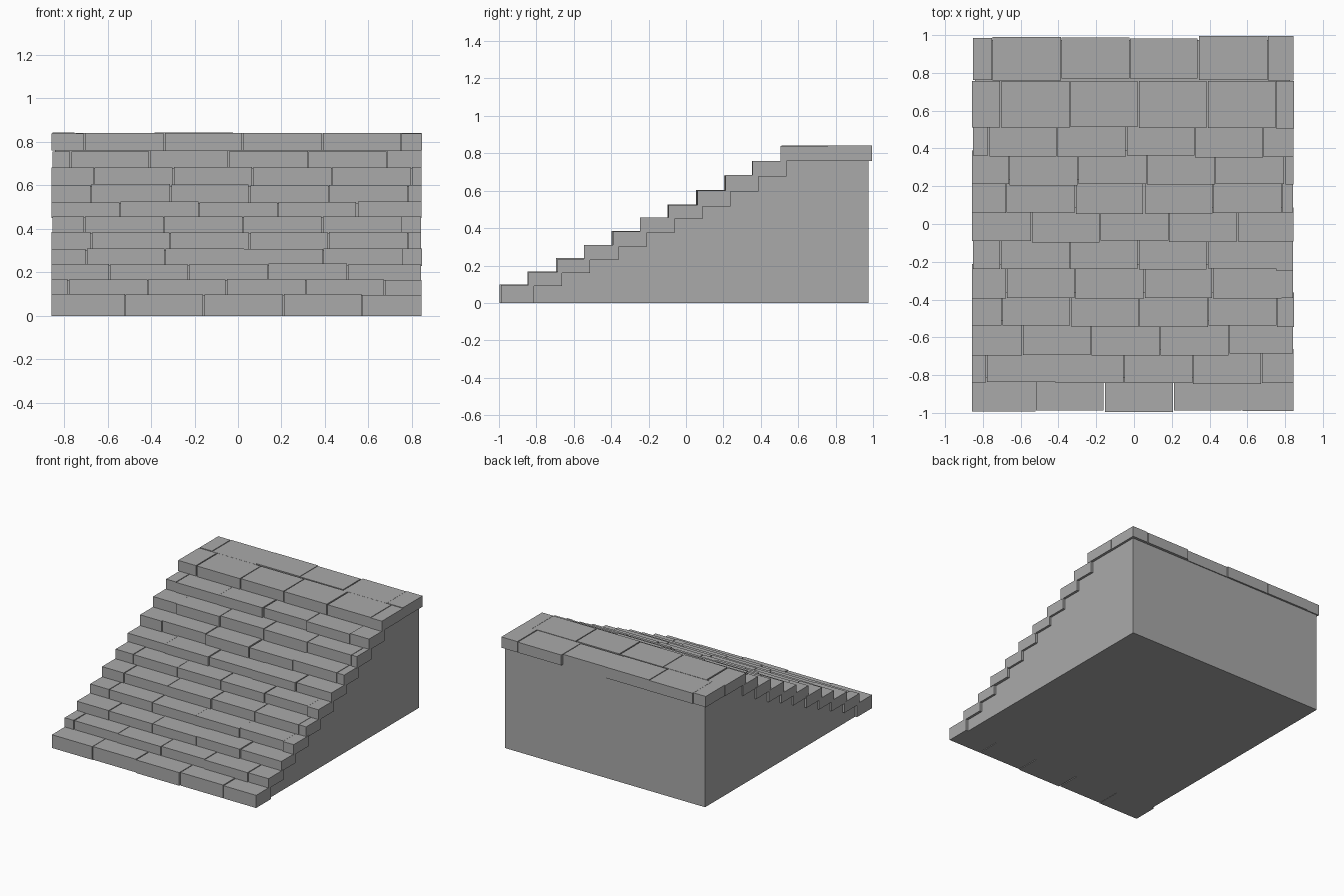
import bpy, bmesh, random

if "Cube" in bpy.data.objects:
    bpy.data.objects.remove(bpy.data.objects["Cube"], do_unlink=True)
rng = random.Random(4)

stone = bpy.data.materials.new("grey stone")
stone.use_nodes = True
stone.diffuse_color = (0.4, 0.4, 0.4, 1)
stone.node_tree.nodes["Principled BSDF"].inputs["Base Color"].default_value = stone.diffuse_color

LEFT, RIGHT, BACK = -0.858, 0.847, 0.975
PITCH, GAP, RISE_Y, DEPTH = 0.364, 0.005, 0.15, 0.18
# top height of each step, and the first joint of each course
TOPS = [0.1, 0.17, 0.24, 0.31, 0.385, 0.46, 0.525, 0.605, 0.685, 0.76, 0.843]
JOINTS = [-0.52, -0.78, -0.59, -0.7, -0.675, -0.705, -0.545, -0.675, -0.66, -0.77, -0.705]


def finish(name, bm):
    bmesh.ops.recalc_face_normals(bm, faces=bm.faces)
    mesh = bpy.data.meshes.new(name)
    bm.to_mesh(mesh)
    bm.free()
    mesh.materials.append(stone)
    bpy.context.collection.objects.link(bpy.data.objects.new(name, mesh))


def add_block(bm, low, high):
    block = bmesh.ops.create_cube(bm, size=1)["verts"]
    for v in block:
        v.co = [b if c > 0 else a for a, b, c in zip(low, high, v.co)]


def course(name, first, front, back, bottom, top, loose_back=0.0):
    """One row of stone blocks laid with thin, slightly uneven joints."""
    bm = bmesh.new()
    edges = [LEFT]
    while first < RIGHT - 0.03:
        edges.append(first)
        first += PITCH
    edges.append(RIGHT)
    for a, b in zip(edges, edges[1:]):
        x0 = a + (rng.uniform(0, GAP) if a == LEFT else GAP * rng.random())
        x1 = b - GAP * rng.random()
        y0 = front + rng.uniform(-0.006, 0.006)
        y1 = back - loose_back * rng.random()
        add_block(bm, (x0, y0, bottom), (x1, y1, top - rng.uniform(0, 0.005)))
    finish(name, bm)


# Step courses and the front landing course
fronts = [-0.992 + RISE_Y * k for k in range(len(TOPS))]
bottoms = [0] + [t - 0.01 for t in TOPS[:-1]]
last = len(TOPS) - 1
for k, (joint, y, low, top) in enumerate(zip(JOINTS, fronts, bottoms, TOPS)):
    if k < last:
        course(f"step_{k + 1}", joint, y, y + DEPTH, low, top)
    else:
        course("landing_front", joint, y, 0.758, TOPS[-2], top)

# Rear landing course overhanging the back wall
course("landing_back", -0.75, 0.764, 1.0, TOPS[-2], TOPS[-1], loose_back=0.02)

# Stepped core: a side profile extruded across the width
profile = [(BACK, 0), (fronts[0] + DEPTH, 0)]
for k in range(1, last):
    profile += [(fronts[k - 1] + DEPTH, bottoms[k]), (fronts[k] + DEPTH, bottoms[k])]
profile += [(fronts[last - 1] + DEPTH, TOPS[-2]), (BACK, TOPS[-2])]
bm = bmesh.new()
face = bm.faces.new([bm.verts.new((-0.842, y, z)) for y, z in profile])
swept = bmesh.ops.extrude_face_region(bm, geom=[face])["geom"]
bmesh.ops.translate(bm, vec=(1.668, 0, 0), verts=[g for g in swept if isinstance(g, bmesh.types.BMVert)])
finish("core", bm)
